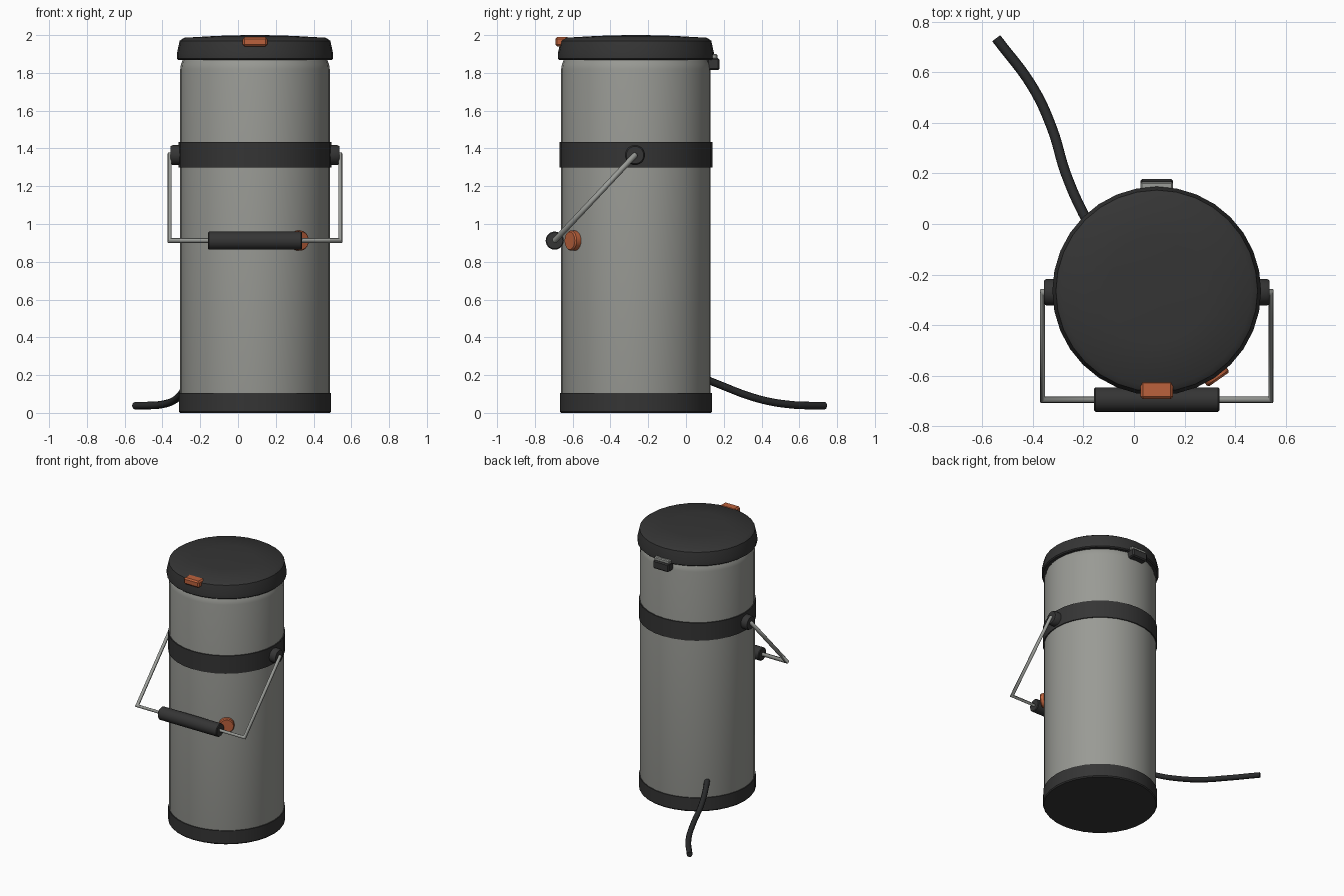
import bpy, bmesh, math
from mathutils import Vector

if "Cube" in bpy.data.objects:
    bpy.data.objects.remove(bpy.data.objects["Cube"])

CX, CY = 0.09, -0.265   # axis of the canister


def mat(name, r, g, b):
    m = bpy.data.materials.new(name)
    m.diffuse_color = (r, g, b, 1)
    m.use_nodes = True
    m.node_tree.nodes["Principled BSDF"].inputs["Base Color"].default_value = m.diffuse_color
    return m


GREY = mat("warm_grey", 0.32, 0.325, 0.30)
DARK = mat("charcoal", 0.035, 0.035, 0.035)
CORD = mat("cord_black", 0.022, 0.023, 0.024)
METAL = mat("steel", 0.32, 0.33, 0.31)
ORANGE = mat("copper_orange", 0.50, 0.12, 0.045)


def finish(name, bm, material, angle=35):
    bmesh.ops.recalc_face_normals(bm, faces=bm.faces[:])
    me = bpy.data.meshes.new(name)
    bm.to_mesh(me)
    bm.free()
    ob = bpy.data.objects.new(name, me)
    bpy.context.collection.objects.link(ob)
    me.materials.append(material)
    bpy.ops.object.select_all(action='DESELECT')
    ob.select_set(True)
    bpy.context.view_layer.objects.active = ob
    bpy.ops.object.shade_smooth_by_angle(angle=math.radians(angle))
    return ob


def lathe(name, profile, material, origin, axis=(0, 0, 1), n=32):
    """Closed solid turned from (radius, height) points along an axis."""
    bm = bmesh.new()
    rot = Vector((0, 0, 1)).rotation_difference(Vector(axis))
    rings = []
    for r, h in profile:
        rings.append([bm.verts.new(Vector(origin) + rot @ Vector(
            (r * math.cos(2 * math.pi * i / n), r * math.sin(2 * math.pi * i / n), h)))
            for i in range(n)])
    for a, b in zip(rings, rings[1:]):
        for i in range(n):
            j = (i + 1) % n
            bm.faces.new((a[i], a[j], b[j], b[i]))
    bm.faces.new(rings[0])
    bm.faces.new(rings[-1])
    return finish(name, bm, material)


def box(name, lo, hi, material, bevel=0.008):
    bm = bmesh.new()
    bmesh.ops.create_cube(bm, size=1)
    for v in bm.verts:
        v.co = Vector([(l + h) / 2 + c * (h - l) for l, h, c in zip(lo, hi, v.co)])
    bmesh.ops.bevel(bm, geom=bm.edges[:], offset=bevel, segments=1, affect='EDGES')
    return finish(name, bm, material, 20)


def tube(name, pts, radius, material, smooth):
    cu = bpy.data.curves.new(name, 'CURVE')
    cu.dimensions = '3D'
    cu.bevel_depth = radius
    cu.bevel_resolution = 2
    cu.use_fill_caps = True
    if smooth:
        sp = cu.splines.new('BEZIER')
        sp.bezier_points.add(len(pts) - 1)
        for p, c in zip(sp.bezier_points, pts):
            p.co = c
            p.handle_left_type = p.handle_right_type = 'AUTO'
        sp.resolution_u = 6
    else:
        sp = cu.splines.new('POLY')
        sp.points.add(len(pts) - 1)
        for p, c in zip(sp.points, pts):
            p.co = (*c, 1)
    ob = bpy.data.objects.new(name, cu)
    bpy.context.collection.objects.link(ob)
    cu.materials.append(material)
    for s in cu.splines:
        s.use_smooth = True
    return ob


# canister: shell, base ring, middle band and lid
axis_o = (CX, CY, 0)
lathe("body", [(0.39, 0.02), (0.396, 0.05), (0.396, 1.82), (0.392, 1.845), (0.378, 1.88)],
      GREY, axis_o)
lathe("base", [(0.397, 0), (0.403, 0.008), (0.403, 0.104), (0.39, 0.104)], DARK, axis_o)
lathe("band", [(0.39, 1.30), (0.404, 1.30), (0.404, 1.435), (0.39, 1.435)], DARK, axis_o)
lathe("lid", [(0.405, 1.868), (0.413, 1.875), (0.413, 1.905), (0.399, 1.970),
              (0.375, 1.986), (0.20, 1.996), (0.05, 2.0)], DARK, axis_o)

# lid latch at the front, hinge at the back
box("latch", (0.025, -0.692, 1.94), (0.155, -0.62, 1.99), ORANGE, 0.01)
box("hinge_block", (0.025, 0.11, 1.815), (0.155, 0.178, 1.878), DARK)
box("hinge_plate", (0.025, 0.11, 1.872), (0.155, 0.166, 1.9), METAL, 0.006)

# handle: pivots, wire bail and grip
HY, HZ, GY, GZ = -0.27, 1.365, -0.695, 0.912
for side, label in ((-1, "left"), (1, "right")):
    lathe("pivot_" + label, [(0.053, 0.37), (0.053, 0.436), (0.046, 0.447)], DARK,
          (CX, HY, HZ), (side, 0, 0), 24)
W = 0.452
# short pins carry the wire into the pivots
tube("bail_wire", [(CX - 0.42, HY, HZ), (CX - W, HY, HZ), (CX - W, GY, GZ),
                   (CX + W, GY, GZ), (CX + W, HY, HZ), (CX + 0.42, HY, HZ)],
     0.015, METAL, False)
lathe("grip", [(0.043, -0.248), (0.048, -0.243), (0.048, 0.243), (0.043, 0.248)], DARK,
      (CX, GY, GZ), (1, 0, 0), 24)

# round button on the front right of the shell
a = math.radians(-55)
lathe("button", [(0.053, 0.37), (0.053, 0.420), (0.047, 0.428)], ORANGE,
      (CX, CY, 0.912), (math.cos(a), math.sin(a), 0), 24)

# power cord trailing from the lower back
tube("cord", [(-0.16, -0.03, 0.25), (-0.20, 0.04, 0.21), (-0.27, 0.20, 0.14),
              (-0.325, 0.38, 0.075), (-0.40, 0.54, 0.045), (-0.545, 0.735, 0.038)],
     0.02, CORD, True)
